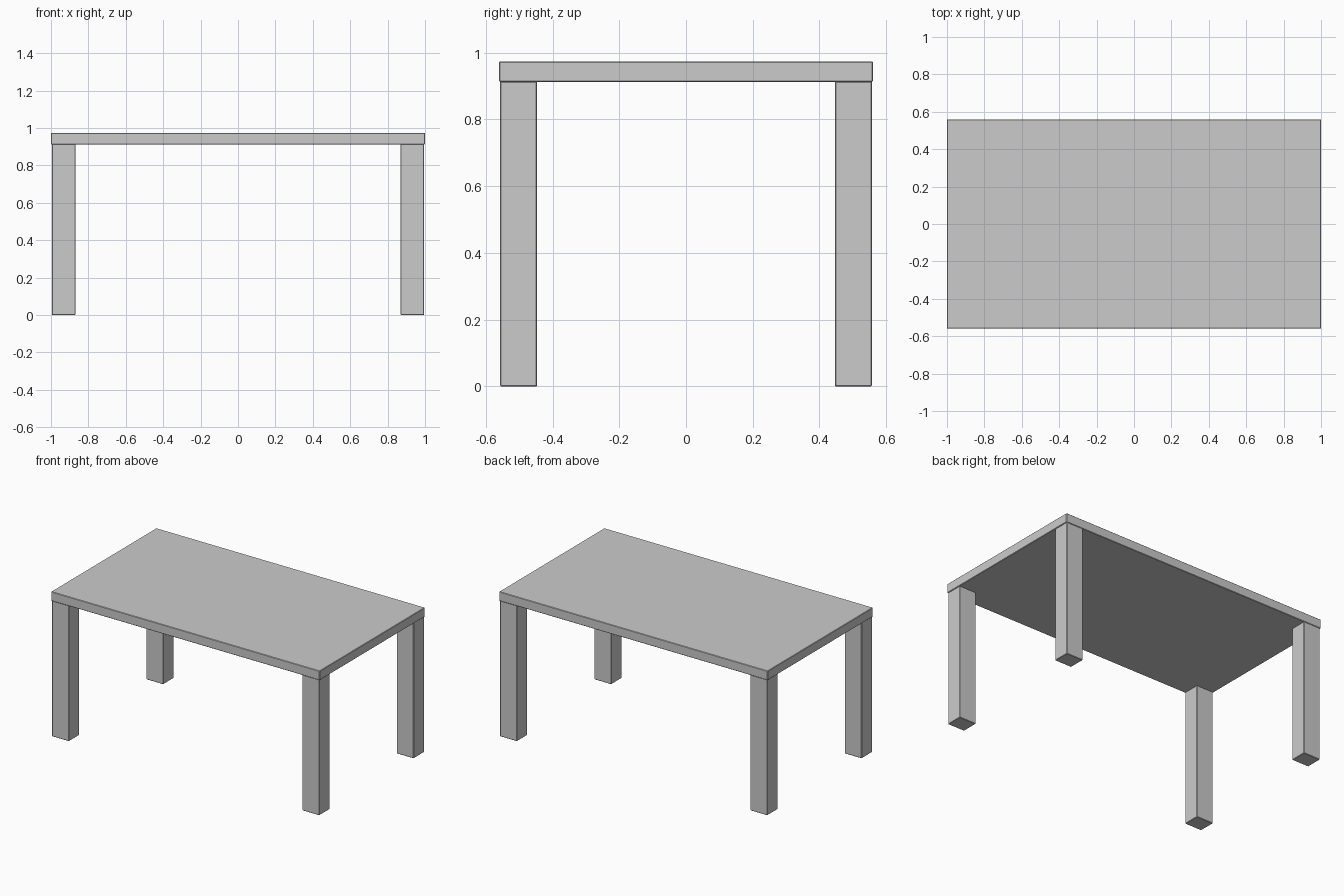
import bpy

if "Cube" in bpy.data.objects:
    bpy.data.objects.remove(bpy.data.objects["Cube"])


def box(name, lo, hi):
    """Box between two corners with a hair-thin softened edge."""
    bpy.ops.mesh.primitive_cube_add(size=1, location=[(a + b) / 2 for a, b in zip(lo, hi)])
    ob = bpy.context.object
    ob.name = name
    ob.scale = [b - a for a, b in zip(lo, hi)]
    bpy.ops.object.transform_apply(location=False, rotation=False, scale=True)
    bevel = ob.modifiers.new("soft_edge", 'BEVEL')
    bevel.width = 0.003
    bevel.segments = 1
    return ob


# Table top
box("table_top", (-1, -0.56, 0.912), (1, 0.56, 0.974))

# Four corner legs, set just inside the top's edges
for side, sx in (("left", -1), ("right", 1)):
    for end, sy in (("front", -1), ("back", 1)):
        xs = sorted((sx * 0.869, sx * 0.995))
        ys = sorted((sy * 0.446, sy * 0.557))
        box(f"{end}_{side}_leg", (xs[0], ys[0], 0), (xs[1], ys[1], 0.914))
